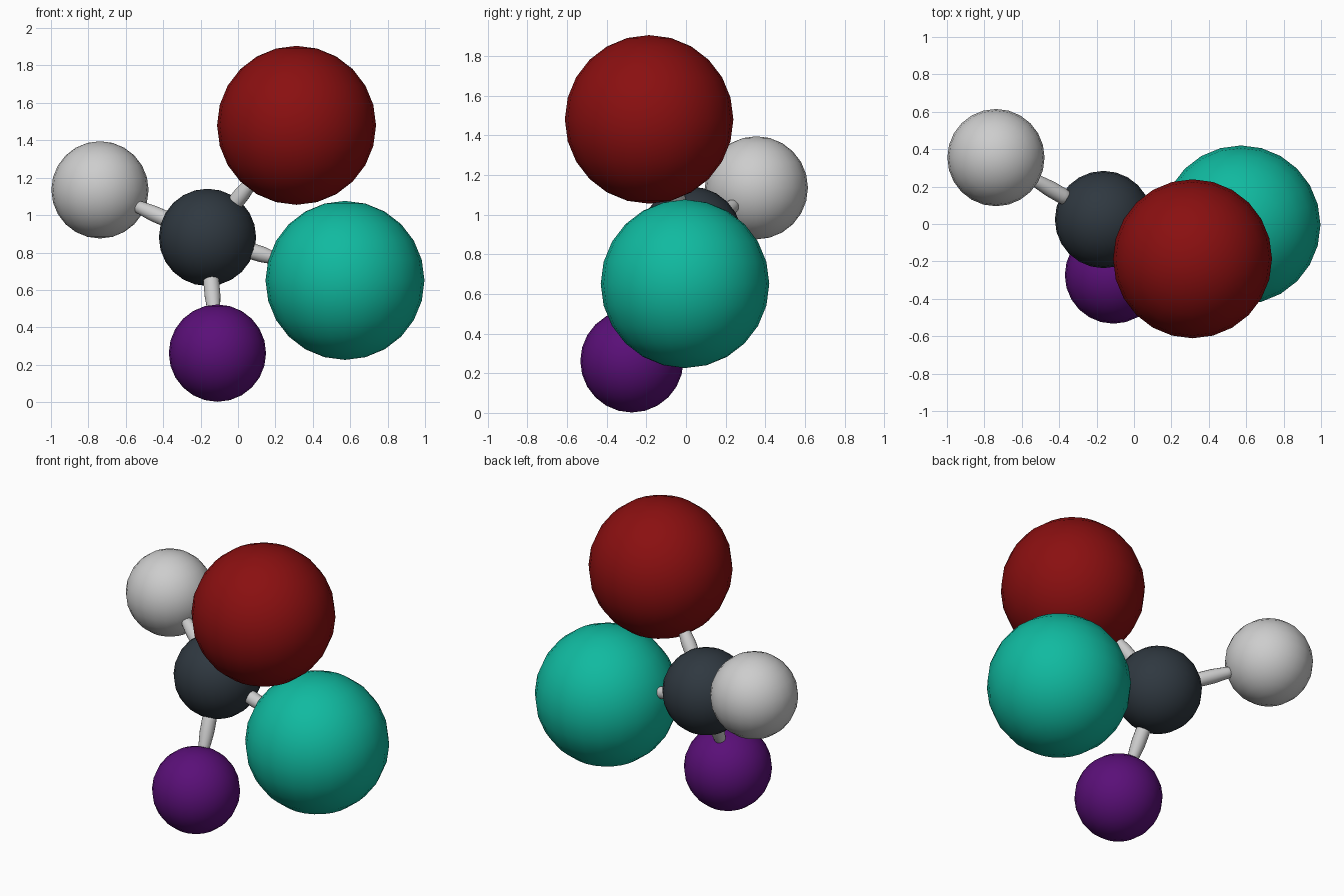
import bpy, bmesh, math
from mathutils import Vector, Matrix

if "Cube" in bpy.data.objects:
    bpy.data.objects.remove(bpy.data.objects["Cube"])


def material(name, rgb):
    lin = [((c / 255 + 0.055) / 1.055) ** 2.4 if c > 10 else c / 255 / 12.92 for c in rgb]
    m = bpy.data.materials.new(name)
    m.diffuse_color = (*lin, 1)
    m.use_nodes = True
    m.node_tree.nodes["Principled BSDF"].inputs["Base Color"].default_value = m.diffuse_color
    return m


def add_object(name, bm, mat):
    bmesh.ops.recalc_face_normals(bm, faces=bm.faces)
    for f in bm.faces:
        f.smooth = True
    me = bpy.data.meshes.new(name)
    bm.to_mesh(me)
    bm.free()
    me.materials.append(mat)
    ob = bpy.data.objects.new(name, me)
    bpy.context.collection.objects.link(ob)
    return ob


def ball(name, centre, radius, mat):
    bm = bmesh.new()
    bmesh.ops.create_uvsphere(bm, u_segments=24, v_segments=12, radius=radius,
                              matrix=Matrix.Translation(centre))
    add_object(name, bm, mat)


def rod(name, start, end, profile, mat):
    """Lathed spindle from start to end; profile = (fraction along, radius)."""
    axis = end - start
    turn = axis.to_track_quat('Z', 'Y').to_matrix()
    bm = bmesh.new()
    rings = []
    n = 16
    for t, r in profile:
        rings.append([bm.verts.new(start + axis * t + turn @ Vector(
            (r * math.cos(k * math.tau / n), r * math.sin(k * math.tau / n), 0)))
            for k in range(n)])
    for a, b in zip(rings, rings[1:]):
        for k in range(n):
            bm.faces.new((a[k], a[(k + 1) % n], b[(k + 1) % n], b[k]))
    bm.faces.new(rings[0])
    bm.faces.new(rings[-1])
    add_object(name, bm, mat)


white = material("light grey", (205, 205, 205))
centre = Vector((-0.163, 0.024, 0.881))

# Central ball
ball("centre_ball", centre, 0.26, material("charcoal", (47, 56, 64)))

# Outer balls, each with its connecting rod
outer = [
    ("red", (0.313, -0.186, 1.48), 0.425, material("dark red", (138, 15, 16))),
    ("teal", (0.572, -0.005, 0.651), 0.425, material("teal", (16, 186, 160))),
    ("grey", (-0.738, 0.355, 1.135), 0.26, white),
    ("purple", (-0.11, -0.273, 0.262), 0.26, material("purple", (90, 15, 120))),
]
for name, pos, radius, mat in outer:
    pos = Vector(pos)
    ball(name + "_ball", pos, radius, mat)
    # Rod runs from just inside the central ball to just inside the outer ball
    direction = (pos - centre).normalized()
    rod(name + "_rod", centre + direction * 0.2, pos - direction * (radius - 0.06),
        [(0, 0.038), (0.25, 0.043), (0.5, 0.043), (0.75, 0.036), (1, 0.028)], white)
